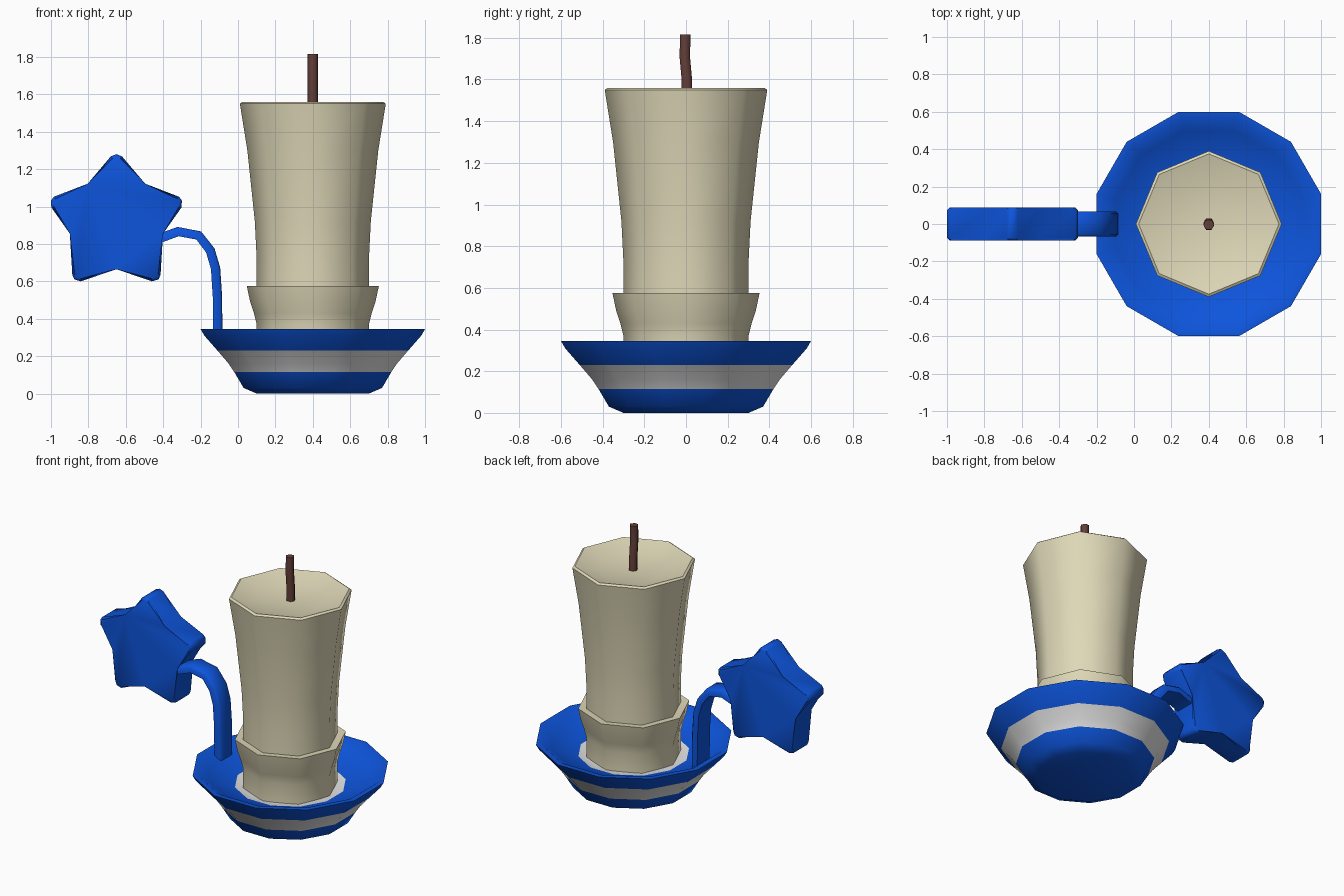
import bpy, bmesh, math
from mathutils import Vector

if "Cube" in bpy.data.objects:
    bpy.data.objects.remove(bpy.data.objects["Cube"])


def material(name, rgb):
    m = bpy.data.materials.new(name)
    m.diffuse_color = (*rgb, 1)
    m.use_nodes = True
    m.node_tree.nodes["Principled BSDF"].inputs["Base Color"].default_value = m.diffuse_color
    return m


BLUE = material("blue glaze", (0.004, 0.09, 0.72))
WHITE = material("white glaze", (0.78, 0.78, 0.78))
WAX = material("cream wax", (0.74, 0.69, 0.48))
WICK = material("brown wick", (0.13, 0.05, 0.04))


def finish(name, bm, mats, angle):
    """Fix normals, smooth below the angle and make the object."""
    bmesh.ops.recalc_face_normals(bm, faces=bm.faces)
    for f in bm.faces:
        f.smooth = True
    for e in bm.edges:
        e.smooth = e.calc_face_angle(0) < math.radians(angle)
    me = bpy.data.meshes.new(name)
    bm.to_mesh(me)
    bm.free()
    for m in mats:
        me.materials.append(m)
    ob = bpy.data.objects.new(name, me)
    bpy.context.collection.objects.link(ob)
    return ob


def loft(bm, rings):
    """Join rings of points with quads and cap both ends."""
    vs = [[bm.verts.new(p) for p in r] for r in rings]
    n = len(vs[0])
    bands = []
    for a, b in zip(vs, vs[1:]):
        bands.append([bm.faces.new((a[i], a[(i + 1) % n], b[(i + 1) % n], b[i]))
                      for i in range(n)])
    caps = [bm.faces.new(vs[0]), bm.faces.new(vs[-1])]
    return bands, caps


def ring(r, z, n, turn=0.0, cx=0.4, cy=0.0):
    return [(cx + r * math.cos(turn + math.tau * i / n),
             cy + r * math.sin(turn + math.tau * i / n), z) for i in range(n)]


# dish: twelve-sided, with a white band outside and a white floor inside
t = math.pi / 12
outer = [(0.30, 0), (0.37, 0.03), (0.42, 0.115), (0.45, 0.16), (0.51, 0.23),
         (0.58, 0.31), (0.60, 0.345)]
inner = [(0.565, 0.345), (0.50, 0.30), (0.34, 0.245), (0.28, 0.235)]
bm = bmesh.new()
bands, caps = loft(bm, [ring(r / math.cos(t), z, 12, t) for r, z in outer + inner])
for k in (2, 3, len(bands) - 1):
    for f in bands[k]:
        f.material_index = 1
caps[1].material_index = 1
finish("dish", bm, [BLUE, WHITE], 50)

# candle: eight-sided flared body with a hollowed top
bm = bmesh.new()
loft(bm, [ring(r, z, 8) for r, z in
          [(0.30, 0.235), (0.30, 0.37), (0.315, 0.43), (0.335, 0.49), (0.353, 0.575),
           (0.30, 0.57), (0.30, 0.72), (0.31, 0.92), (0.35, 1.30), (0.39, 1.55),
           (0.375, 1.56), (0.24, 1.52), (0.05, 1.51)]])
finish("candle", bm, [WAX], 50)

# wick: slightly bent six-sided stalk
bm = bmesh.new()
loft(bm, [ring(0.029, z, 6, cy=y) for y, z in
          [(0.005, 1.49), (0.004, 1.60), (-0.006, 1.71), (-0.003, 1.815)]])
finish("wick", bm, [WICK], 65)

# handle: flat strap curving up from the dish to the star
path = [(-0.108, 0.29), (-0.11, 0.52), (-0.12, 0.67), (-0.148, 0.765),
        (-0.21, 0.845), (-0.32, 0.866), (-0.46, 0.815)]
pts = [Vector((x, 0, z)) for x, z in path]
rings = []
for i, p in enumerate(pts):
    d = (pts[min(i + 1, len(pts) - 1)] - pts[max(i - 1, 0)]).normalized()
    side = Vector((d.z, 0, -d.x)) * 0.025
    rings.append([p + side * s + Vector((0, y, 0)) for s, y in
                  [(1, -0.055), (1, 0.055), (0.5, 0.068), (-1, 0.068),
                   (-1, -0.068), (0.5, -0.068)]])
bm = bmesh.new()
loft(bm, rings)
finish("handle", bm, [BLUE], 50)

# star: mirrored half outline, extruded with softened rims
half = [(0.03, 1.268), (0.145, 1.11), (0.335, 1.052), (0.35, 1.032), (0.348, 0.995),
        (0.235, 0.86), (0.236, 0.635), (0.225, 0.61), (0.19, 0.60)]
outline = ([(0, 1.28)] + half + [(0, 0.68)] + [(-x, z) for x, z in reversed(half)])
bm = bmesh.new()
bands, caps = loft(bm, [[(x - 0.65, y, z) for x, z in outline] for y in (-0.088, 0.088)])
rim = [e for f in caps for e in f.edges]
bmesh.ops.bevel(bm, geom=rim, offset=0.014, segments=1, affect='EDGES')
finish("star", bm, [BLUE], 48)
